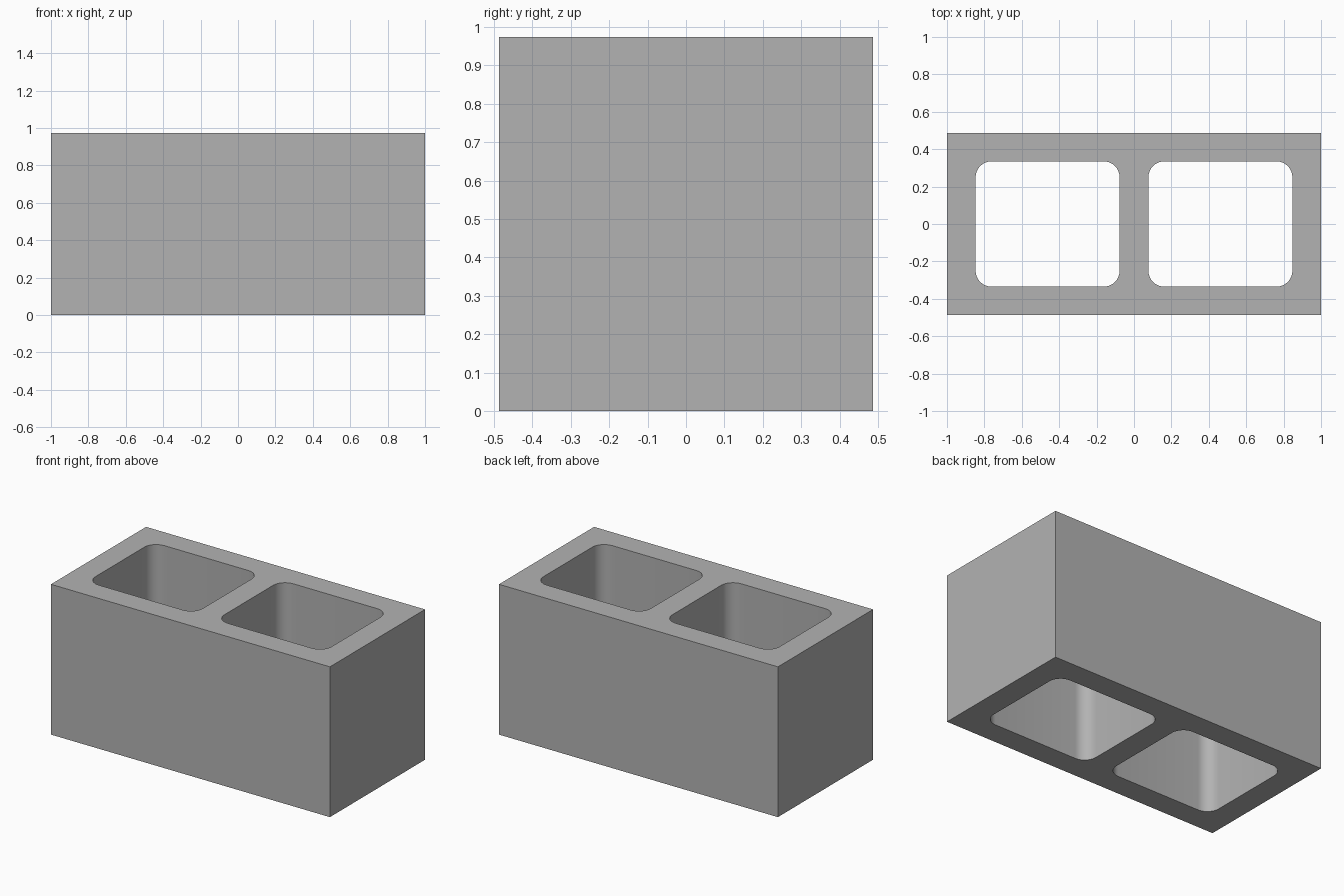
import bpy
import bmesh

WIDTH, DEPTH, HEIGHT = 2.0, 0.974, 0.974
CORE_W, CORE_D, CORE_X = 0.77, 0.67, 0.462
CORNER_RADIUS = 0.085

cube = bpy.data.objects.get("Cube")
if cube:
    bpy.data.objects.remove(cube, do_unlink=True)

# Concrete colour
grey = bpy.data.materials.new("concrete_grey")
grey.use_nodes = True
colour = (0.45, 0.45, 0.45, 1)
grey.diffuse_color = colour
bsdf = grey.node_tree.nodes["Principled BSDF"]
bsdf.inputs["Base Color"].default_value = colour
bsdf.inputs["Roughness"].default_value = 0.8


def make_box(name, size, x=0, radius=0):
    """Box centred at mid height, optionally with rounded vertical edges."""
    bm = bmesh.new()
    bmesh.ops.create_cube(bm, size=1)
    bmesh.ops.scale(bm, vec=size, verts=bm.verts)
    bmesh.ops.translate(bm, vec=(x, 0, HEIGHT / 2), verts=bm.verts)
    if radius:
        upright = [e for e in bm.edges
                   if abs(e.verts[0].co.z - e.verts[1].co.z) > 0.1]
        bmesh.ops.bevel(bm, geom=upright, offset=radius, segments=8,
                        profile=0.5, affect='EDGES')
    mesh = bpy.data.meshes.new(name)
    bm.to_mesh(mesh)
    bm.free()
    mesh.materials.append(grey)
    obj = bpy.data.objects.new(name, mesh)
    bpy.context.collection.objects.link(obj)
    return obj


# Solid block
block = make_box("concrete_block", (WIDTH, DEPTH, HEIGHT))
bpy.ops.object.select_all(action='DESELECT')
block.select_set(True)
bpy.context.view_layer.objects.active = block

# Two rounded cores cut right through from top to bottom
for side, sign in (("left", 1), ("right", -1)):
    cutter = make_box(side + "_core_cutter", (CORE_W, CORE_D, HEIGHT * 1.5),
                      sign * CORE_X, CORNER_RADIUS)
    cutter.hide_render = True
    cut = block.modifiers.new(side + "_core", 'BOOLEAN')
    cut.operation = 'DIFFERENCE'
    cut.solver = 'EXACT'
    cut.object = cutter
    bpy.ops.object.modifier_apply(modifier=cut.name)
    bpy.data.objects.remove(cutter, do_unlink=True)

# Smooth core corners, crisp outer edges
bpy.ops.object.shade_smooth_by_angle(angle=0.6)
